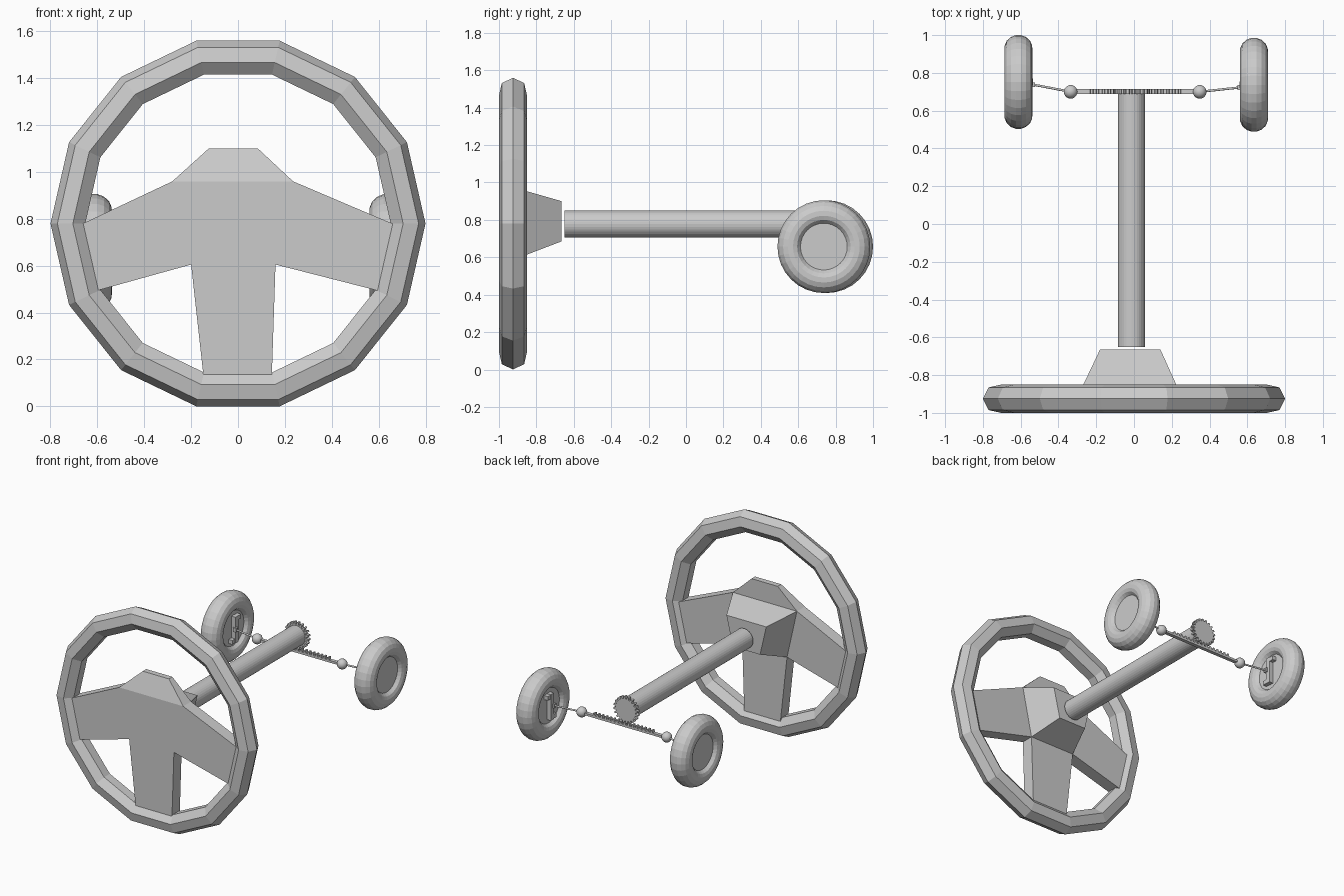
import bpy, bmesh, math
from mathutils import Vector

if "Cube" in bpy.data.objects:
    bpy.data.objects.remove(bpy.data.objects["Cube"])


def make(name, verts, faces):
    bm = bmesh.new()
    vs = [bm.verts.new(v) for v in verts]
    for f in faces:
        bm.faces.new([vs[i] for i in f])
    bmesh.ops.recalc_face_normals(bm, faces=bm.faces)
    me = bpy.data.meshes.new(name)
    bm.to_mesh(me)
    bm.free()
    ob = bpy.data.objects.new(name, me)
    bpy.context.collection.objects.link(ob)
    return ob


def loft(name, a, b):
    """Solid between two loops with the same number of points."""
    n = len(a)
    sides = [(i, (i + 1) % n, n + (i + 1) % n, n + i) for i in range(n)]
    return make(name, a + b, sides + [tuple(range(n)), tuple(range(n, 2 * n))])


def plate(name, pts, y0, y1):
    """Front-view outline (x, z) extruded along y."""
    return loft(name, [(x, y0, z) for x, z in pts], [(x, y1, z) for x, z in pts])


def box(name, c, s):
    x, y, z = (v / 2 for v in s)
    pts = [(c[0] - x, c[2] - z), (c[0] + x, c[2] - z), (c[0] + x, c[2] + z), (c[0] - x, c[2] + z)]
    return plate(name, pts, c[1] - y, c[1] + y)


def rod(name, a, b, r, n):
    a, b = Vector(a), Vector(b)
    bpy.ops.mesh.primitive_cylinder_add(vertices=n, radius=r, depth=(b - a).length, location=(a + b) / 2)
    ob = bpy.context.object
    ob.name = name
    ob.rotation_euler = (b - a).to_track_quat('Z', 'Y').to_euler()
    return ob


def lathe_x(name, c, profile, n):
    """Closed wheel from (radius, x) points turned around the x axis."""
    verts, faces, m = [], [], len(profile)
    for r, x in profile:
        for k in range(n):
            t = 2 * math.pi * k / n
            verts.append((c[0] + x, c[1] + r * math.cos(t), c[2] + r * math.sin(t)))
    for j in range(m - 1):
        for k in range(n):
            q = (k + 1) % n
            faces.append((j * n + k, j * n + q, (j + 1) * n + q, (j + 1) * n + k))
    faces += [tuple(range(n)), tuple(range((m - 1) * n, m * n))]
    return make(name, verts, faces)


# Steering wheel rim: low-poly ring, 14 x 7 sides
R, r, cy, cz = 0.722, 0.078, -0.925, 0.78
verts, faces = [], []
for i in range(14):
    a = 2 * math.pi * i / 14
    for j in range(7):
        b = 2 * math.pi * j / 7
        d = R + r * math.cos(b)
        verts.append((d * math.cos(a), cy + r * math.sin(b) * 0.98, cz + d * math.sin(a)))
        i2, j2 = (i + 1) % 14, (j + 1) % 7
        faces.append((i * 7 + j, i2 * 7 + j, i2 * 7 + j2, i * 7 + j2))
make("steering_rim", verts, faces)

# Three-spoke plate
YF, YB = -0.965, -0.875
plate("spokes", [(-0.28, 0.96), (-0.70, 0.762), (-0.64, 0.483), (-0.2, 0.605), (-0.143, 0.09),
                 (0.143, 0.09), (0.16, 0.605), (0.63, 0.485), (0.70, 0.762), (0.235, 0.96)], YF, YB)

# Sloped crest above the spokes
loft("hub_crest",
     [(-0.28, YF, 0.96), (0.235, YF, 0.96), (0.085, -0.915, 1.10), (-0.125, -0.915, 1.10)],
     [(-0.28, YB, 0.96), (0.235, YB, 0.96), (0.085, YB, 1.10), (-0.125, YB, 1.10)])

# Tapered boss behind the hub
loft("hub_boss",
     [(-0.28, YB, 0.96), (0.235, YB, 0.96), (0.16, YB, 0.605), (-0.2, YB, 0.605)],
     [(-0.18, -0.665, 0.9), (0.14, -0.665, 0.9), (0.09, -0.665, 0.685), (-0.13, -0.665, 0.685)])

# Steering column
SX, SZ = -0.013, 0.777
rod("column", (SX, -0.65, SZ), (SX, 0.695, SZ), 0.0725, 32)

# Pinion gear
pts, teeth = [], 20
for k in range(teeth):
    for f, rad in ((0.0, 0.08), (0.3, 0.08), (0.45, 0.097), (0.85, 0.097)):
        t = 2 * math.pi * (k + f) / teeth
        pts.append((SX + rad * math.cos(t), SZ + rad * math.sin(t)))
plate("pinion", pts, 0.688, 0.714)

# Toothed rack
pts = [(-0.33, 0.652), (0.35, 0.652), (0.35, 0.668)]
for k in range(16):
    x = 0.25 - k * 0.031
    pts += [(x, 0.668), (x - 0.003, 0.686), (x - 0.014, 0.686), (x - 0.017, 0.668)]
plate("rack", pts + [(-0.33, 0.668)], 0.688, 0.714)

# Ball joints, tie rods, knuckles and road wheels
half = [(0.11, 0.045), (0.125, 0.045), (0.143, 0.066), (0.165, 0.074), (0.192, 0.073),
        (0.218, 0.062), (0.238, 0.04), (0.248, 0.014)]
profile = half + [(q, -x) for q, x in reversed(half)]
for side, s, ball_x, wx, wy in (("left", -1, -0.335, -0.612, 0.752), ("right", 1, 0.348, 0.635, 0.737)):
    bpy.ops.mesh.primitive_uv_sphere_add(segments=20, ring_count=12, radius=0.036, location=(ball_x, 0.70, 0.662))
    bpy.context.object.name = side + "_ball_joint"
    bpy.ops.object.shade_smooth()
    ix = wx - s * 0.082
    rod(side + "_tie_rod", (ball_x, 0.70, 0.662), (ix, wy - 0.015, 0.662), 0.006, 12)
    lathe_x(side + "_wheel", (wx, wy, 0.657), profile, 32)
    # Upright with offset top and bottom lugs
    kx = wx - s * 0.06
    box(side + "_knuckle", (kx, wy, 0.657), (0.034, 0.035, 0.19))
    box(side + "_knuckle_top", (kx, wy + 0.02, 0.735), (0.03, 0.06, 0.03))
    box(side + "_knuckle_bottom", (kx, wy - 0.02, 0.58), (0.03, 0.06, 0.03))
    box(side + "_rod_end", (ix + s * 0.006, wy - 0.015, 0.662), (0.024, 0.026, 0.03))
